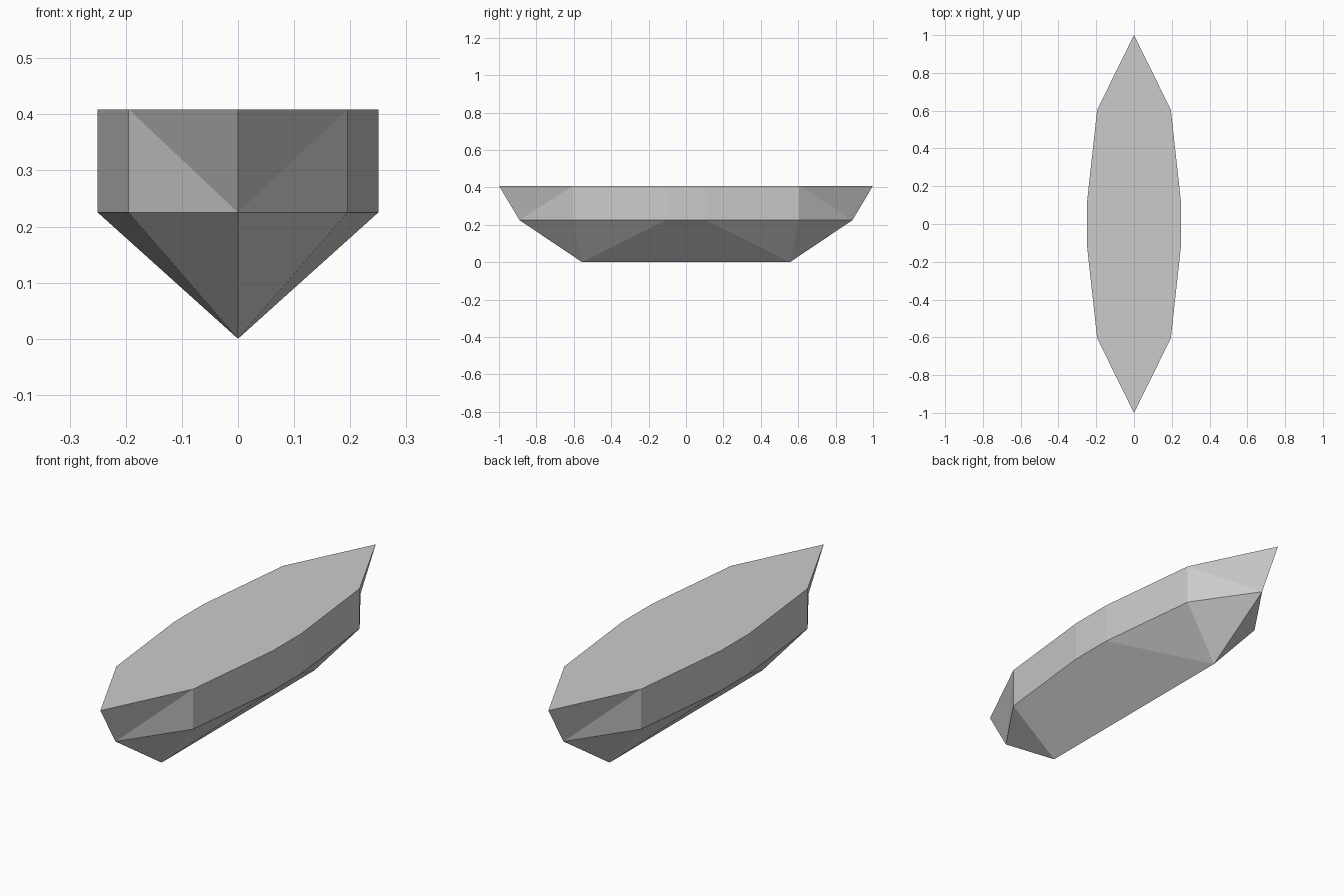
import bpy

if "Cube" in bpy.data.objects:
    bpy.data.objects.remove(bpy.data.objects["Cube"])

DECK_Z, CHINE_Z = 0.409, 0.225

# One quarter of the hull: deck outline, chine line below it, keel end
deck = [(0, 1.0, DECK_Z), (0.195, 0.605, DECK_Z), (0.25, 0.105, DECK_Z), (0.25, 0, DECK_Z)]
chine = [(0, 0.89, CHINE_Z)] + [(x, y, CHINE_Z) for x, y, _ in deck[1:]]
keel = [(0, 0.555, 0), (0, 0, 0)]
centre = [(0, 0, DECK_Z)]
verts = deck + chine + keel + centre

faces = [
    (10, 3, 2, 1, 0),            # flat deck
    (0, 1, 4), (1, 5, 4),        # pointed end, split across the flare
    (1, 2, 6, 5), (2, 3, 7, 6),  # upright sides
    (4, 5, 8), (5, 6, 8),        # underside of the end
    (6, 7, 9, 8),                # long bottom panel
]

mesh = bpy.data.meshes.new("hull")
mesh.from_pydata(verts, [], faces)
hull = bpy.data.objects.new("hull", mesh)
bpy.context.collection.objects.link(hull)

# Mirror left/right and front/back into the closed hull
mirror = hull.modifiers.new("mirror", 'MIRROR')
mirror.use_axis = (True, True, False)
mirror.use_clip = True

# Make all faces point outward
bpy.context.view_layer.objects.active = hull
hull.select_set(True)
bpy.ops.object.modifier_apply(modifier="mirror")
bpy.ops.object.mode_set(mode='EDIT')
bpy.ops.mesh.select_all(action='SELECT')
bpy.ops.mesh.normals_make_consistent(inside=False)
bpy.ops.object.mode_set(mode='OBJECT')
